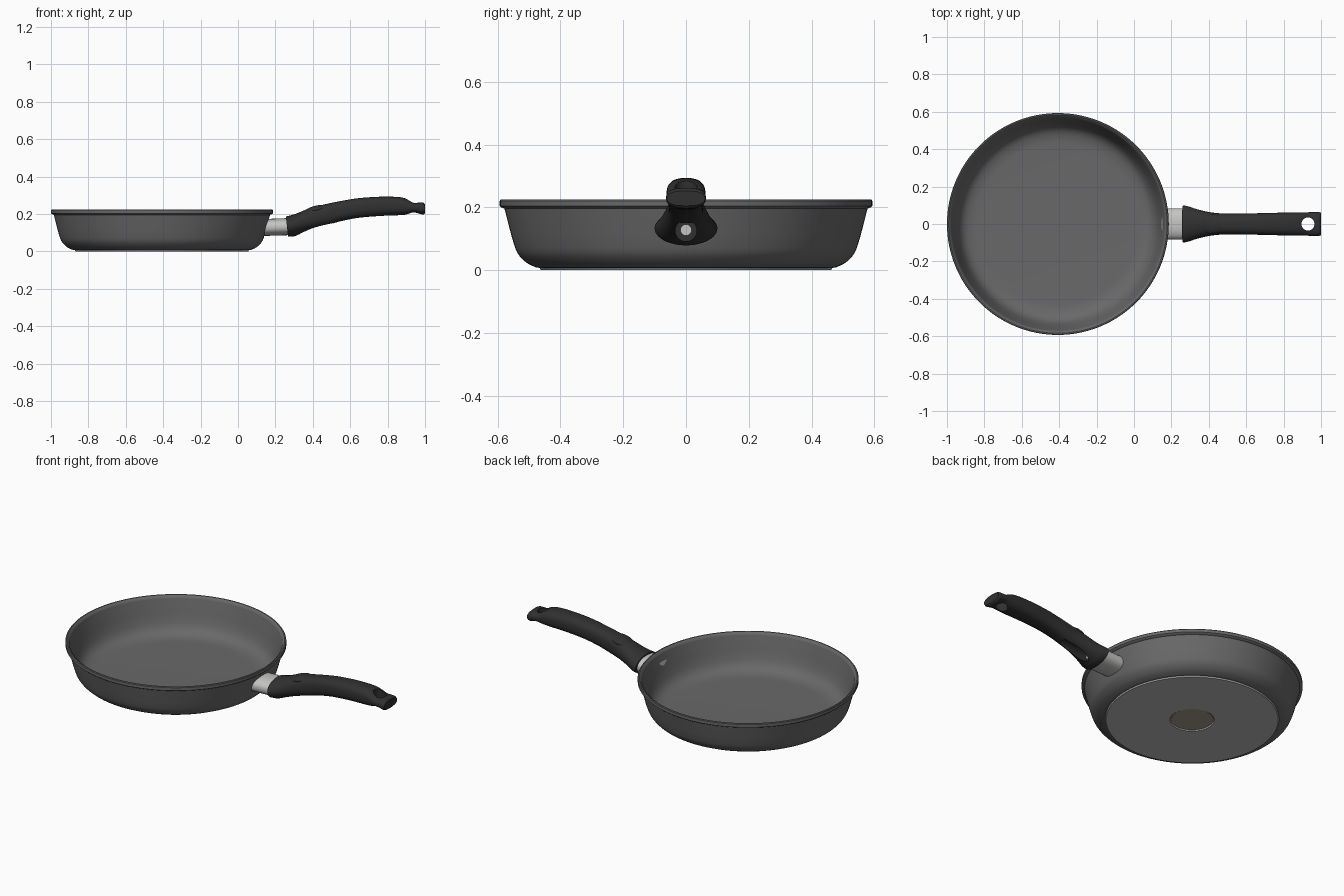
import bpy, bmesh, math
from mathutils import Vector

if "Cube" in bpy.data.objects:
    bpy.data.objects.remove(bpy.data.objects["Cube"])

PAN_X = -0.407


def material(name, rgb):
    m = bpy.data.materials.new(name)
    m.diffuse_color = (*rgb, 1)
    m.use_nodes = True
    m.node_tree.nodes["Principled BSDF"].inputs["Base Color"].default_value = m.diffuse_color
    return m


COATING = material("dark grey coating", (0.14, 0.14, 0.143))
GRIP = material("black grip", (0.03, 0.03, 0.03))
STEEL = material("steel", (0.56, 0.56, 0.55))
BASE = material("brushed base", (0.48, 0.48, 0.48))
BADGE = material("brown base disc", (0.37, 0.32, 0.25))


def finish(name, bm, mat, angle=35):
    bmesh.ops.recalc_face_normals(bm, faces=bm.faces)
    me = bpy.data.meshes.new(name)
    bm.to_mesh(me)
    bm.free()
    me.materials.append(mat)
    ob = bpy.data.objects.new(name, me)
    bpy.context.collection.objects.link(ob)
    smooth(ob, angle)
    return ob


def smooth(ob, angle=35):
    bpy.ops.object.select_all(action='DESELECT')
    bpy.context.view_layer.objects.active = ob
    ob.select_set(True)
    bpy.ops.object.shade_smooth_by_angle(angle=math.radians(angle))


def lathe(name, profile, mat, centre, n=128):
    """Closed solid of revolution; profile starts and ends on the axis."""
    bm = bmesh.new()
    rings = []
    for r, z in profile:
        count = 1 if r == 0 else n
        rings.append([bm.verts.new((centre[0] + r * math.cos(2 * math.pi * i / n),
                                    centre[1] + r * math.sin(2 * math.pi * i / n),
                                    centre[2] + z)) for i in range(count)])
    for a, b in zip(rings, rings[1:]):
        for i in range(n):
            quad = [a[i % len(a)], a[(i + 1) % len(a)], b[(i + 1) % len(b)], b[i % len(b)]]
            bm.faces.new(list(dict.fromkeys(quad)))
    return finish(name, bm, mat)


def spline(pts, steps):
    """Catmull-Rom through tuples of any length."""
    p = [Vector(q) for q in pts]
    p = [p[0]] + p + [p[-1]]
    out = []
    for i in range(1, len(p) - 2):
        a, b, c, d = p[i - 1:i + 3]
        for s in range(steps):
            t = s / steps
            out.append(0.5 * (2 * b + (c - a) * t + (2 * a - 5 * b + 4 * c - d) * t * t
                              + (3 * b - a - 3 * c + d) * t ** 3))
    return out + [p[-2]]


def loft(name, sections, mat, power, n=48):
    """Skin of rounded slices: (x, z bottom, z top, half width, lean in x)."""
    bm = bmesh.new()
    rings = []
    for x, zb, zt, hw, lean in sections:
        ring = []
        for i in range(n):
            a = 2 * math.pi * i / n
            c, s = math.cos(a), math.sin(a)
            u = math.copysign(abs(c) ** (2 / power(x)), c)
            v = math.copysign(abs(s) ** (2 / power(x)), s)
            ring.append(bm.verts.new((x + lean * v, hw * u, (zb + zt) / 2 + v * (zt - zb) / 2)))
        rings.append(ring)
    for a, b in zip(rings, rings[1:]):
        for i in range(n):
            j = (i + 1) % n
            bm.faces.new((a[i], a[j], b[j], b[i]))
    bm.faces.new(rings[0])
    bm.faces.new(rings[-1])
    return finish(name, bm, mat)


def cylinder(name, r, depth, loc, rot, mat, n=40):
    bpy.ops.mesh.primitive_cylinder_add(vertices=n, radius=r, depth=depth, location=loc, rotation=rot)
    ob = bpy.context.object
    ob.name = name
    ob.data.materials.append(mat)
    smooth(ob)
    return ob


def cut(target, cutter):
    mod = target.modifiers.new("cut", 'BOOLEAN')
    mod.operation, mod.object, mod.solver = 'DIFFERENCE', cutter, 'EXACT'
    bpy.context.view_layer.objects.active = target
    bpy.ops.object.modifier_apply(modifier=mod.name)
    bpy.data.objects.remove(cutter)


# Pan body: recessed base centre, curved wall, stepped rim, inside bowl
outer = spline([(0.478, 0.009), (0.508, 0.024), (0.535, 0.052), (0.55, 0.09),
                (0.565, 0.145), (0.578, 0.196)], 5)
inner = spline([(0.572, 0.215), (0.558, 0.165), (0.541, 0.105), (0.522, 0.062),
                (0.495, 0.036), (0.455, 0.023), (0.41, 0.02)], 5)
pan = lathe("pan_body",
            [(0, 0.007), (0.115, 0.007), (0.119, 0), (0.462, 0), (0.466, 0.007)]
            + [tuple(p) for p in outer]
            + [(0.590, 0.201), (0.593, 0.204), (0.593, 0.221), (0.590, 0.225), (0.584, 0.225)]
            + [tuple(p) for p in inner] + [(0, 0.02)], COATING, (PAN_X, 0, 0))
# Bare metal underside
pan.data.materials.append(BASE)
for f in pan.data.polygons:
    if f.center.z < 0.0075 and f.normal.z < -0.1:
        f.material_index = 1

# Disc set into the underside
lathe("base_disc", [(0, 0.004), (0.113, 0.004), (0.113, 0.008), (0, 0.008)],
      BADGE, (PAN_X, 0, 0), 64)

# Steel sleeve between wall and handle
loft("handle_sleeve", [(0.142, 0.083, 0.174, 0.083, 0.010),
                       (0.29, 0.088, 0.179, 0.083, -0.01)], STEEL, lambda x: 2.3)

# Handle: flared collar, arched grip, waisted hanging end
grip = spline([(0.262, 0.079, 0.187, 0.100, -0.006),
               (0.29, 0.081, 0.193, 0.094, -0.01),
               (0.33, 0.098, 0.205, 0.081, -0.012),
               (0.39, 0.120, 0.229, 0.066, -0.014),
               (0.46, 0.140, 0.248, 0.057, -0.014),
               (0.54, 0.162, 0.266, 0.055, -0.01),
               (0.64, 0.180, 0.284, 0.057, -0.004),
               (0.76, 0.190, 0.293, 0.060, 0),
               (0.86, 0.194, 0.291, 0.062, 0),
               (0.905, 0.198, 0.280, 0.062, 0),
               (0.94, 0.207, 0.262, 0.063, 0),
               (0.97, 0.202, 0.262, 0.063, 0),
               (0.99, 0.197, 0.261, 0.063, 0),
               (1.0, 0.205, 0.252, 0.060, 0)], 4)
handle = loft("handle", grip, GRIP, lambda x: 2.0 + 0.6 * min(1, max(0, (x - 0.3) / 0.2)))
cut(handle, cylinder("hanging_hole", 0.035, 0.4, (0.93, 0, 0.23), (0, 0, 0), GRIP))

# Screw pocket under the collar, with screw
side = (0, math.pi / 2, 0)
cut(handle, cylinder("screw_pocket", 0.034, 0.2, (0.405, 0, 0.126), side, GRIP))
smooth(handle)
cylinder("screw", 0.018, 0.02, (0.312, 0, 0.128), side, STEEL, 24)

# Oval thumb rest on top of the grip
bpy.ops.mesh.primitive_uv_sphere_add(segments=40, ring_count=20, location=(0.418, 0, 0.224),
                                     rotation=(0, -0.24, 0))
pad = bpy.context.object
pad.name = "thumb_rest"
pad.scale = (0.066, 0.052, 0.021)
pad.data.materials.append(GRIP)
smooth(pad, 60)
